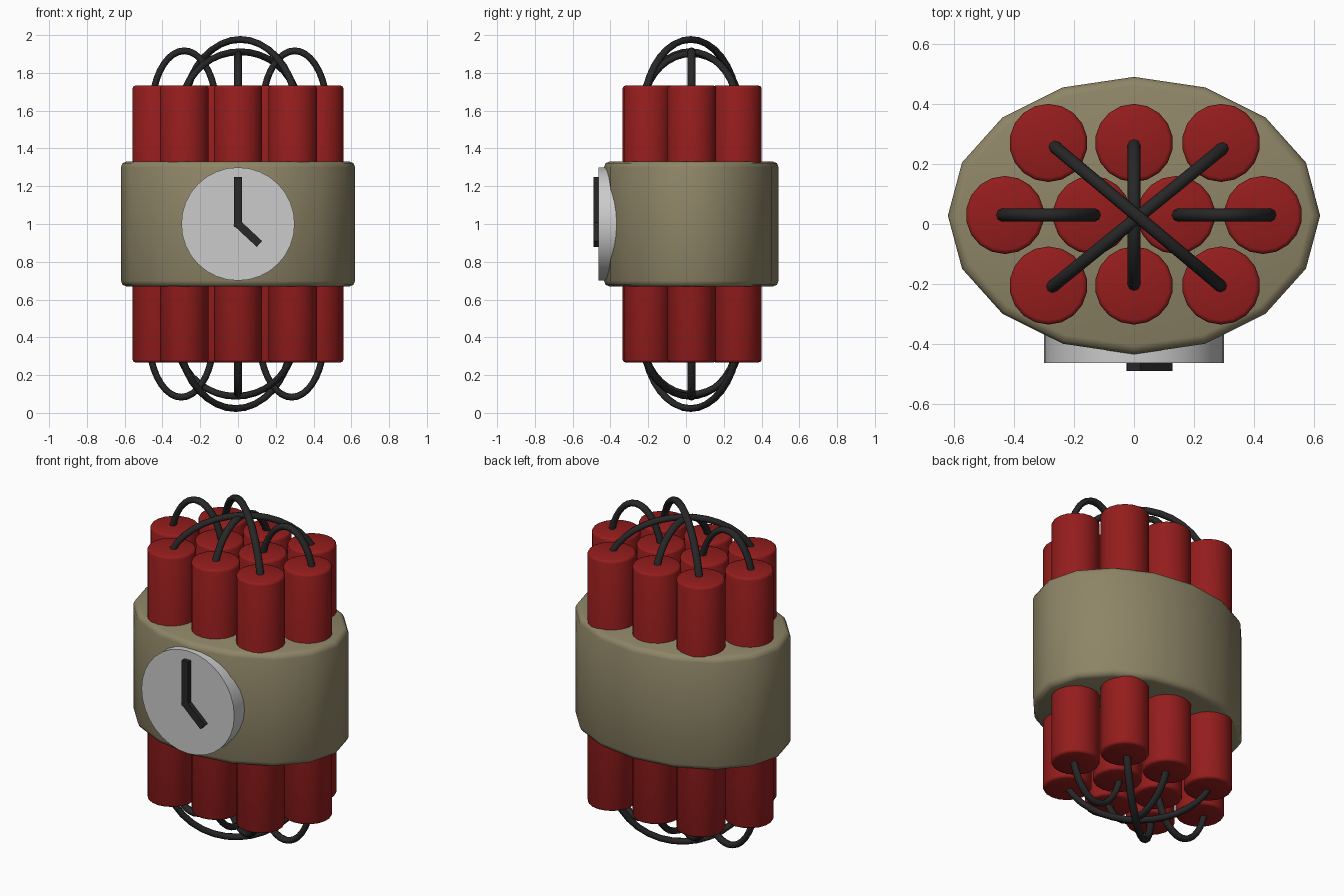
import bpy, bmesh, math
from math import sin, cos, pi
from mathutils import Matrix, Vector

if "Cube" in bpy.data.objects:
    bpy.data.objects.remove(bpy.data.objects["Cube"])


def material(name, rgb):
    m = bpy.data.materials.new(name)
    m.diffuse_color = (*rgb, 1)
    m.use_nodes = True
    m.node_tree.nodes["Principled BSDF"].inputs["Base Color"].default_value = m.diffuse_color
    return m


RED = material("red", (0.30, 0.012, 0.012))
TAN = material("tan", (0.27, 0.235, 0.135))
BLACK = material("black", (0.02, 0.02, 0.02))
GREY = material("light_grey", (0.55, 0.55, 0.55))


def finish(bm, name, mat, angle=40):
    bmesh.ops.recalc_face_normals(bm, faces=bm.faces)
    me = bpy.data.meshes.new(name)
    bm.to_mesh(me)
    bm.free()
    ob = bpy.data.objects.new(name, me)
    bpy.context.collection.objects.link(ob)
    me.materials.append(mat)
    bpy.ops.object.select_all(action='DESELECT')
    ob.select_set(True)
    bpy.context.view_layer.objects.active = ob
    bpy.ops.object.shade_smooth_by_angle(angle=math.radians(angle))
    return ob


def drum(name, mat, loc, rx, ry, depth, sides, bevel=0, rot=Matrix(), angle=40):
    """Elliptical cylinder with optionally rounded rims."""
    bm = bmesh.new()
    bmesh.ops.create_cone(bm, cap_ends=True, segments=sides, radius1=1, radius2=1, depth=depth)
    bmesh.ops.scale(bm, vec=(rx, ry, 1), verts=bm.verts)
    if bevel:
        rims = [e for e in bm.edges if abs(e.verts[0].co.z - e.verts[1].co.z) < 1e-4]
        bmesh.ops.bevel(bm, geom=rims, offset=bevel, segments=2, profile=0.5, affect='EDGES')
    bm.transform(Matrix.Translation(loc) @ rot)
    return finish(bm, name, mat, angle)


def hand(name, length, turn):
    """Flat clock hand starting at the dial centre."""
    bm = bmesh.new()
    bmesh.ops.create_cube(bm, size=1)
    bmesh.ops.scale(bm, vec=(0.042, 0.04, length), verts=bm.verts)
    bmesh.ops.translate(bm, vec=(0, 0, length / 2 - 0.015), verts=bm.verts)
    bm.transform(Matrix.Translation((0, -0.47, 1.0)) @ Matrix.Rotation(turn, 4, 'Y'))
    finish(bm, name, BLACK, 30)


def wire(name, p, q, peak, flip, steps=14, sides=8):
    """Arched tube between two stick ends; flip turns it under the bundle."""
    p, q = Vector((*p, 0)), Vector((*q, 0))
    mid, u = (p + q) / 2, (q - p).normalized()
    side = u.cross(Vector((0, 0, 1)))
    a0 = math.radians(22)
    length = (q - p).length / 2 / cos(a0)
    base = 1.715
    height = (peak - 0.018 - base) / (1 - sin(a0))
    zc = base - height * sin(a0)
    bm = bmesh.new()
    rings = []
    for i in range(steps + 1):
        a = a0 + (pi - 2 * a0) * i / steps
        ring = []
        for k in range(sides):
            b = 2 * pi * k / sides
            t = 0.018 * cos(b)
            co = mid - u * cos(a) * (length + t) + side * 0.021 * sin(b)
            co.z = zc + sin(a) * (height + t)
            ring.append(bm.verts.new(co))
        rings.append(ring)
    for r, s in zip(rings, rings[1:]):
        for k in range(sides):
            n = (k + 1) % sides
            bm.faces.new((r[k], r[n], s[n], s[k]))
    bm.faces.new(rings[0])
    bm.faces.new(rings[-1])
    if flip:
        c = Matrix.Translation((0, 0, 1))
        bm.transform(c @ Matrix.Rotation(pi, 4, 'Y') @ c.inverted())
    finish(bm, name, BLACK, 60)


# Bundle of sticks
rows = {0.27: (-0.285, 0, 0.29), 0.03: (-0.43, -0.14, 0.14, 0.43), -0.205: (-0.285, 0, 0.29)}
for y, xs in rows.items():
    for x in xs:
        drum("stick", RED, (x, y, 1.0), 0.13, 0.13, 1.465, 18, 0.014, angle=50)

# Wrapped band
drum("band", TAN, (0, 0.028, 1.0), 0.62, 0.462, 0.662, 16, 0.03, angle=50)

# Clock dial and hands
drum("clock_dial", GREY, (0, -0.405, 1.0), 0.3, 0.3, 0.116, 32, rot=Matrix.Rotation(pi / 2, 4, 'X'))
hand("minute_hand", 0.265, 0)
hand("hour_hand", 0.17, math.radians(133))

# Wires on both ends
for flip in (False, True):
    tag = "bottom" if flip else "top"
    wire(tag + "_wire_left", (-0.445, 0.03), (-0.125, 0.03), 1.935, flip)
    wire(tag + "_wire_right", (0.14, 0.03), (0.46, 0.03), 1.935, flip)
    wire(tag + "_wire_middle", (0, 0.27), (0, -0.21), 1.92, flip)
    wire(tag + "_wire_high", (-0.27, 0.262), (0.295, -0.212), 1.995, flip)
    wire(tag + "_wire_low", (-0.28, -0.215), (0.303, 0.258), 1.93, flip)
